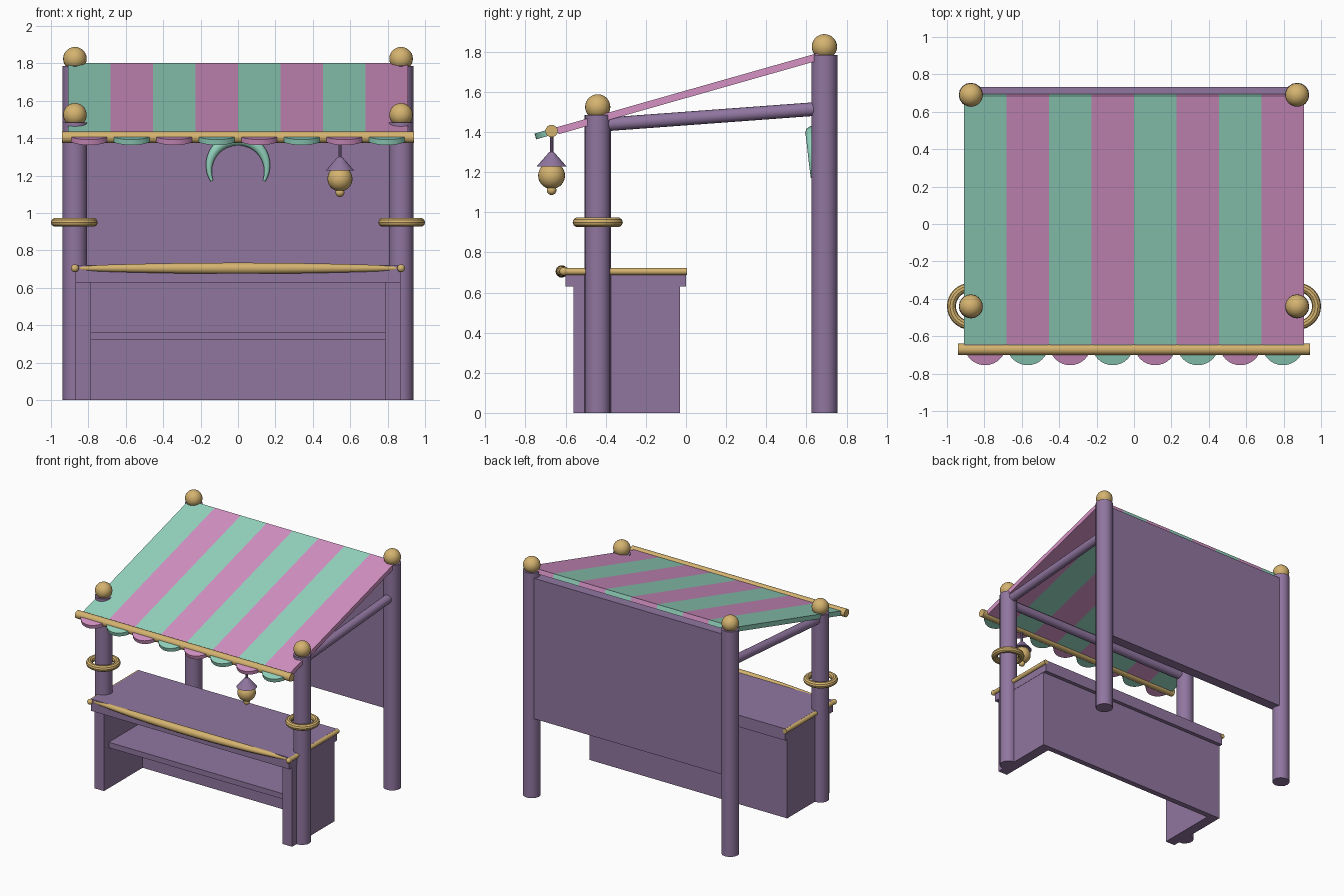
import bpy, bmesh, math
from mathutils import Vector

cube = bpy.data.objects.get("Cube")
if cube:
    bpy.data.objects.remove(cube, do_unlink=True)


def material(name, rgb):
    m = bpy.data.materials.new(name)
    m.use_nodes = True
    m.diffuse_color = (*rgb, 1)
    m.node_tree.nodes["Principled BSDF"].inputs["Base Color"].default_value = (*rgb, 1)
    return m


PURPLE = material("purple wood", (0.28, 0.18, 0.35))
GOLD = material("gold", (0.66, 0.45, 0.16))
TEAL = material("teal cloth", (0.30, 0.67, 0.53))
PINK = material("pink cloth", (0.67, 0.29, 0.56))


def finish(name, mat, smooth=True):
    ob = bpy.context.object
    ob.name = name
    ob.data.materials.append(mat)
    if smooth:
        bpy.ops.object.shade_smooth_by_angle(angle=math.radians(35))
    return ob


def box(name, lo, hi, mat):
    lo, hi = Vector(lo), Vector(hi)
    bpy.ops.mesh.primitive_cube_add(size=1, location=(lo + hi) / 2)
    ob = finish(name, mat, False)
    ob.scale = hi - lo
    return ob


def rod(name, a, b, r, mat, sides=16, r2=None):
    a, b = Vector(a), Vector(b)
    d = b - a
    bpy.ops.mesh.primitive_cone_add(vertices=sides, radius1=r, radius2=r if r2 is None else r2,
                                    depth=d.length, location=(a + b) / 2,
                                    rotation=d.to_track_quat('Z', 'Y').to_euler())
    return finish(name, mat)


def ball(name, loc, r, mat):
    bpy.ops.mesh.primitive_uv_sphere_add(segments=24, ring_count=14, radius=r, location=loc)
    return finish(name, mat)


def tapered_tube(name, points, mat):
    # points are (x, y, z, radius)
    curve = bpy.data.curves.new(name, 'CURVE')
    curve.dimensions = '3D'
    curve.bevel_depth = 1
    curve.bevel_resolution = 3
    curve.use_fill_caps = True
    spline = curve.splines.new('POLY')
    spline.points.add(len(points) - 1)
    for p, (x, y, z, r) in zip(spline.points, points):
        p.co = (x, y, z, 1)
        p.radius = r
    tmp = bpy.data.objects.new(name, curve)
    bpy.context.collection.objects.link(tmp)
    bpy.context.view_layer.update()
    mesh = bpy.data.meshes.new_from_object(tmp.evaluated_get(bpy.context.evaluated_depsgraph_get()))
    bpy.data.objects.remove(tmp, do_unlink=True)
    ob = bpy.data.objects.new(name, mesh)
    bpy.context.collection.objects.link(ob)
    mesh.materials.clear()
    mesh.materials.append(mat)
    return ob


# Posts, knobs, rings and side beams
PX, FY, BY = 0.872, -0.44, 0.69
for side, s in (("left", 1), ("right", -1)):
    x = s * PX
    rod(f"front_post_{side}", (x, FY, 0), (x, FY, 1.485), 0.065, PURPLE)
    rod(f"back_post_{side}", (x, BY, 0), (x, BY, 1.785), 0.065, PURPLE)
    ball(f"front_knob_{side}", (x, FY, 1.525), 0.063, GOLD)
    ball(f"back_knob_{side}", (x, BY, 1.825), 0.063, GOLD)
    rod(f"side_beam_{side}", (x, FY, 1.435), (x, BY, 1.518), 0.034, PURPLE)
    bpy.ops.mesh.primitive_torus_add(location=(s * 0.875, FY, 0.95), major_radius=0.101,
                                     minor_radius=0.024, major_segments=32, minor_segments=10)
    finish(f"post_ring_{side}", GOLD)
rod("front_beam", (-PX, FY, 1.412), (PX, FY, 1.412), 0.034, PURPLE)

# Back wall
box("back_wall", (-PX, 0.65, 0.63), (PX, 0.732, 1.745), PURPLE)

# Counter: sides, back, shelf and overhanging top
for side, s in (("left", 1), ("right", -1)):
    box(f"counter_side_{side}", (min(s * 0.785, s * 0.868), -0.56, 0),
        (max(s * 0.785, s * 0.868), -0.03, 0.64), PURPLE)
    rod(f"counter_trim_{side}", (s * PX, -0.6, 0.705), (s * PX, 0.005, 0.705), 0.018, GOLD, 12)
    ball(f"trim_end_{side}", (s * PX, -0.61, 0.705), 0.021, GOLD)
box("counter_back", (-0.785, -0.075, 0), (0.785, -0.03, 0.64), PURPLE)
box("counter_shelf", (-0.785, -0.5, 0.322), (0.785, -0.075, 0.365), PURPLE)
box("counter_top", (-0.87, -0.6, 0.63), (0.87, 0, 0.723), PURPLE)

# Bowed trim along the counter front
steps = [i / 12 for i in range(-12, 13)]
tapered_tube("counter_front_trim",
             [(PX * u, -0.62 + 0.035 * u * u, 0.705, 0.031 - 0.018 * u * u) for u in steps], GOLD)

# Striped canopy, sloping down to the front
STRIPE = 0.2275
SLOPE = math.atan(0.284)


def canopy_z(y):
    return 1.412 + 0.284 * (y + 0.62)


bm = bmesh.new()
bmesh.ops.create_grid(bm, x_segments=8, y_segments=1, size=1)
for v in bm.verts:
    y = 0.025 + 0.665 * v.co.y
    v.co = (v.co.x * 4 * STRIPE, y, canopy_z(y))
for f in bm.faces:
    f.material_index = math.floor(f.calc_center_median().x / STRIPE) % 2
mesh = bpy.data.meshes.new("canopy")
bm.to_mesh(mesh)
bm.free()
canopy = bpy.data.objects.new("canopy", mesh)
bpy.context.collection.objects.link(canopy)
mesh.materials.append(TEAL)
mesh.materials.append(PINK)
solid = canopy.modifiers.new("thickness", 'SOLIDIFY')
solid.thickness = 0.036
solid.offset = 0

# Scalloped edge and the rod it hangs from
for i in range(8):
    y = -0.645
    bpy.ops.mesh.primitive_cylinder_add(vertices=32, radius=0.11, depth=0.03,
                                        location=((i - 3.5) * STRIPE, y, canopy_z(y) + 0.003),
                                        rotation=(SLOPE, 0, 0))
    finish(f"scallop_{i + 1}", TEAL if i % 2 else PINK)
rod("canopy_rod", (-0.942, -0.67, 1.405), (0.942, -0.67, 1.405), 0.031, GOLD)

# Hanging lantern
LX, LY = 0.545, -0.67
rod("lantern_cord", (LX, LY, 1.27), (LX, LY, 1.4), 0.009, PURPLE, 10)
rod("lantern_cap", (LX, LY, 1.228), (LX, LY, 1.3), 0.075, PURPLE, 16, 0.012)
ball("lantern_globe", (LX, LY, 1.183), 0.067, GOLD)
ball("lantern_tip", (LX, LY, 1.11), 0.024, GOLD)

# Crescent ornament on the back wall, tips pointing down
arc = []
for u in steps:
    a = math.radians(90 + 116 * u)
    arc.append((0.155 * math.cos(a), 0.63, 1.24 + 0.155 * math.sin(a), 0.036 - 0.028 * abs(u) ** 1.5))
tapered_tube("crescent", arc, TEAL)
